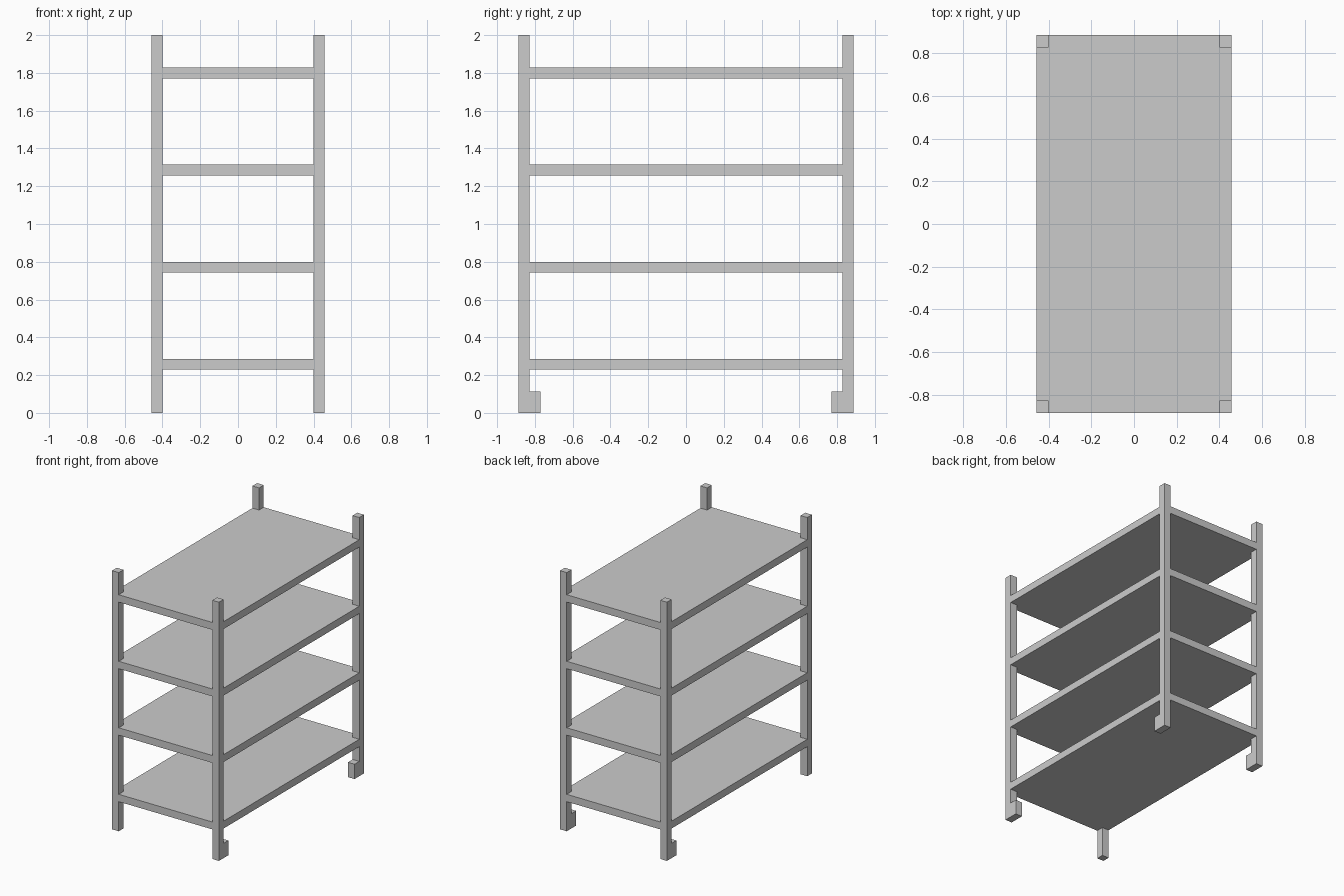
import bpy

if "Cube" in bpy.data.objects:
    bpy.data.objects.remove(bpy.data.objects["Cube"])

U = 2 / 35              # rack tube thickness, the module for every part
HX, HY = 8 * U, 15.5 * U
IX, IY = HX - U, HY - U


def prism(name, outline, place, low, high):
    """Extrude a 2D outline from low to high; place maps (a, b, depth) to xyz."""
    n = len(outline)
    verts = [place(a, b, d) for d in (low, high) for a, b in outline]
    faces = [tuple(reversed(range(n))), tuple(range(n, 2 * n))]
    faces += [(i, (i + 1) % n, n + (i + 1) % n, n + i) for i in range(n)]
    mesh = bpy.data.meshes.new(name)
    mesh.from_pydata(verts, [], faces)
    import bmesh
    bm = bmesh.new()
    bm.from_mesh(mesh)
    bmesh.ops.recalc_face_normals(bm, faces=bm.faces)
    bm.to_mesh(mesh)
    bm.free()
    obj = bpy.data.objects.new(name, mesh)
    bpy.context.collection.objects.link(obj)
    return obj


# Corner posts: side profile in y/z, three of them with a foot pointing inward
straight = [(HY, 0), (HY, 2), (IY, 2), (IY, 0)]
footed = [(HY, 0), (HY, 2), (IY, 2), (IY, 2 * U), (IY - U, 2 * U), (IY - U, 0)]
for sx, xname in ((-1, "left"), (1, "right")):
    for sy, yname in ((-1, "front"), (1, "back")):
        profile = straight if (sx, sy) == (-1, -1) else footed
        prism(f"{yname}_{xname}_post", profile,
              lambda a, b, d: (sx * d, sy * a, b), IX, HX)

# Shelves: slabs flush with the posts, notched at the corners
notched = [(-IX, -HY), (IX, -HY), (IX, -IY), (HX, -IY), (HX, IY), (IX, IY),
           (IX, HY), (-IX, HY), (-IX, IY), (-HX, IY), (-HX, -IY), (-IX, -IY)]
for i in range(4):
    z = (4 + 9 * i) * U
    prism(f"shelf_{i + 1}", notched, lambda a, b, d: (a, b, d), z, z + U)
